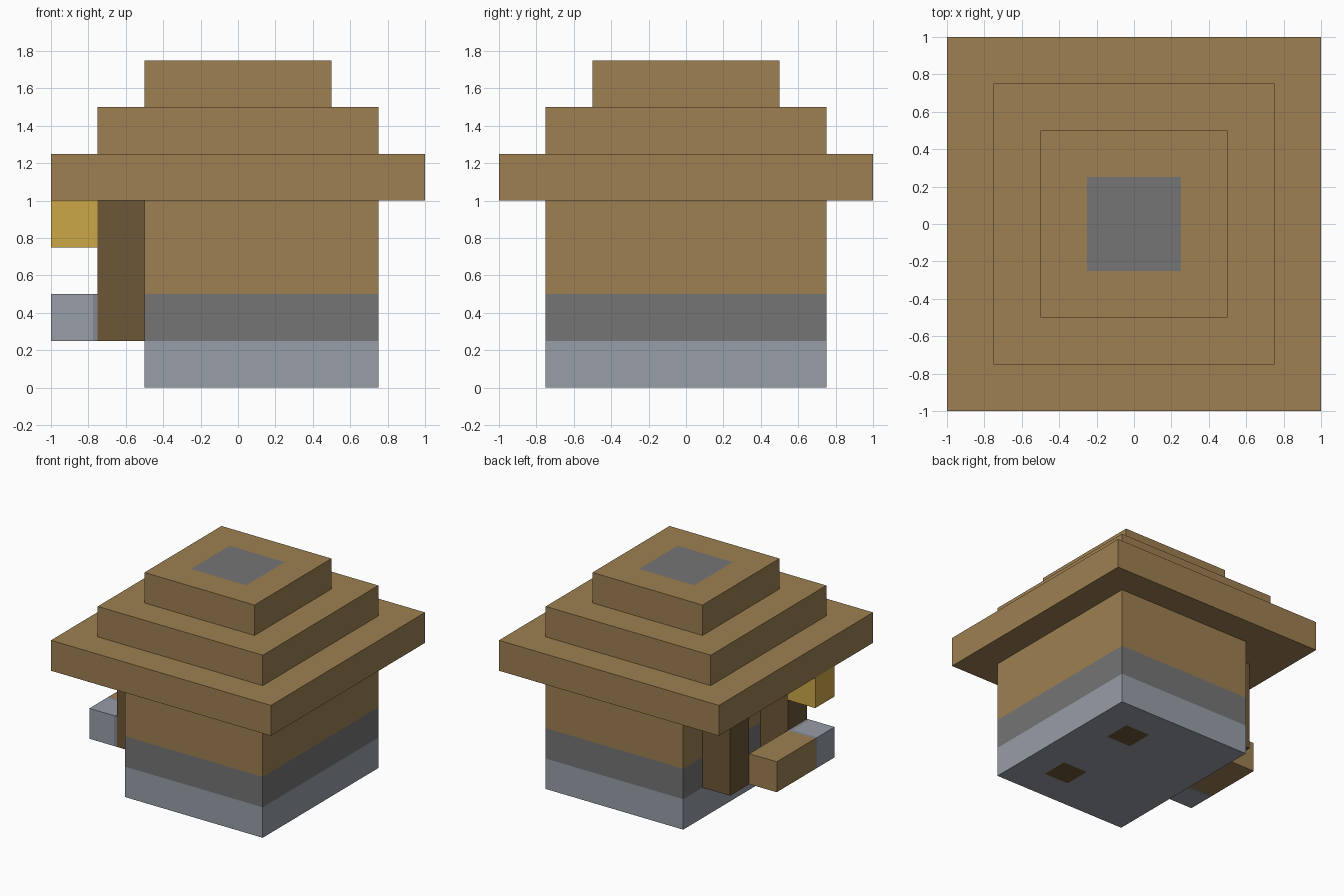
import bpy
import bmesh
from mathutils import Vector

if "Cube" in bpy.data.objects:
    bpy.data.objects.remove(bpy.data.objects["Cube"], do_unlink=True)


def material(name, rgb):
    """Flat material from 0-255 display values, stored as linear."""
    lin = [((c / 255 + 0.055) / 1.055) ** 2.4 for c in rgb]
    mat = bpy.data.materials.new(name)
    mat.use_nodes = True
    mat.diffuse_color = (*lin, 1)
    bsdf = next(n for n in mat.node_tree.nodes if n.type == 'BSDF_PRINCIPLED')
    bsdf.inputs["Base Color"].default_value = (*lin, 1)
    bsdf.inputs["Roughness"].default_value = 0.9
    return mat


planks = material("plank_brown", (157, 128, 82))
log = material("dark_log_brown", (108, 87, 54))
dark_stone = material("dark_stone_grey", (117, 117, 117))
light_stone = material("light_stone_grey", (151, 157, 168))
edge_stone = material("stone_edge_grey", (133, 136, 143))
lamp_yellow = material("lamp_yellow", (204, 167, 72))


def block(name, low, high, mats, cuts=(), rule=None):
    """Box between two corners; cuts are (axis, positions), rule picks a face's material."""
    low, high = Vector(low), Vector(high)
    bm = bmesh.new()
    bmesh.ops.create_cube(bm, size=1)
    size, mid = high - low, (low + high) / 2
    for v in bm.verts:
        v.co = Vector(c * s for c, s in zip(v.co, size)) + mid
    for axis, positions in cuts:
        normal = Vector((axis == 0, axis == 1, axis == 2))
        for p in positions:
            bmesh.ops.bisect_plane(bm, geom=bm.verts[:] + bm.edges[:] + bm.faces[:],
                                   plane_co=normal * p, plane_no=normal)
    bm.normal_update()
    if rule:
        for f in bm.faces:
            f.material_index = rule(f.calc_center_median(), f.normal)
    mesh = bpy.data.meshes.new(name)
    bm.to_mesh(mesh)
    bm.free()
    for m in mats:
        mesh.materials.append(m)
    obj = bpy.data.objects.new(name, mesh)
    bpy.context.collection.objects.link(obj)
    return obj


# House body: stone courses below, planks above, two log ends in the underside
def body_rule(c, n):
    if n.z < -0.5:
        is_log = abs(c.x - 0.375) < 0.1 and abs(abs(c.y) - 0.375) < 0.1
        return 3 if is_log else 0
    return 0 if c.z < 0.25 else 1 if c.z < 0.5 else 2


block("house_body", (-0.5, -0.75, 0), (0.75, 0.75, 1),
      [light_stone, dark_stone, planks, log],
      [(2, (0.25, 0.5)), (0, (0.26, 0.49)), (1, (-0.49, -0.26, 0.26, 0.49))],
      body_rule)

# Stepped roof, with a grey square set in the top
for name, half, z in (("roof_eaves", 1, 1), ("roof_middle", 0.75, 1.25)):
    block(name, (-half, -half, z), (half, half, z + 0.25), [planks])


def cap_rule(c, n):
    return int(n.z > 0.5 and max(abs(c.x), abs(c.y)) < 0.25)


block("roof_cap", (-0.5, -0.5, 1.5), (0.5, 0.5, 1.75), [planks, dark_stone],
      [(0, (-0.25, 0.25)), (1, (-0.25, 0.25))], cap_rule)

# Log posts on the right side
for name, y in (("front_post", -0.5), ("back_post", 0.25)):
    block(name, (-0.75, y, 0.25), (-0.5, y + 0.25, 1), [log])

# Lamp hanging under the eaves
block("lamp", (-1, -0.5, 0.75), (-0.75, -0.25, 1), [lamp_yellow])

# Bench with a stone end
block("bench", (-1, -0.25, 0.25), (-0.75, 0.25, 0.5), [planks])


def bench_end_rule(c, n):
    return int(c.x > -0.775 or c.y > -0.275)


block("bench_stone_end", (-1, -0.5, 0.25), (-0.75, -0.25, 0.5),
      [light_stone, edge_stone], [(0, (-0.775,)), (1, (-0.275,))], bench_end_rule)
